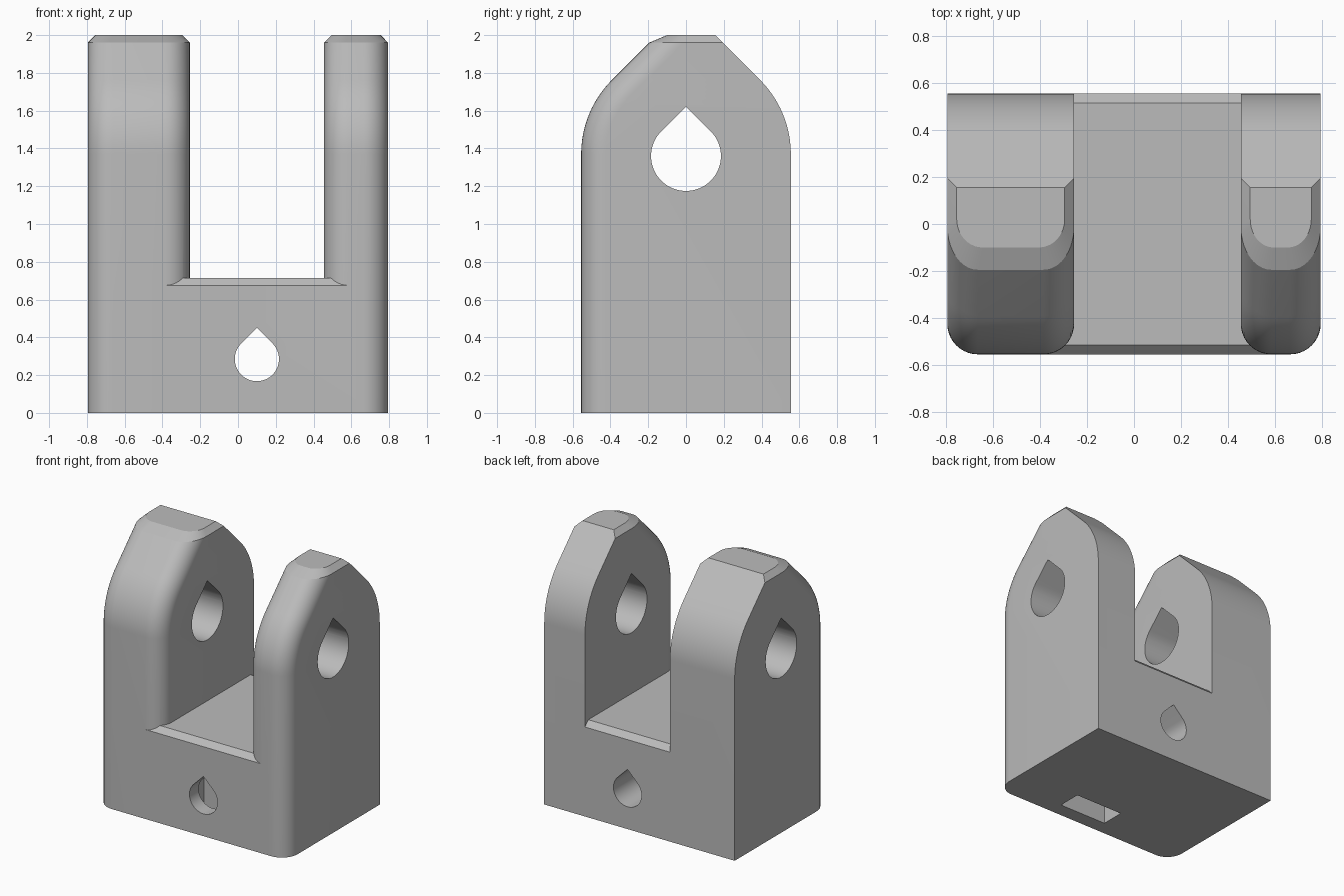
import bpy
import bmesh
from math import sin, cos, pi, sqrt, radians

if "Cube" in bpy.data.objects:
    bpy.data.objects.remove(bpy.data.objects["Cube"])

R, ZC, TOP = 0.555, 1.37, 2.0     # half depth, arc centre height, full height
FILLET, CHAMFER = 0.13, 0.04

grey = bpy.data.materials.new("light_grey")
grey.use_nodes = True
grey.diffuse_color = (0.5, 0.5, 0.5, 1)
grey.node_tree.nodes["Principled BSDF"].inputs["Base Color"].default_value = (0.5, 0.5, 0.5, 1)


def loft(name, rings):
    """Closed solid through rings of equal point count."""
    bm = bmesh.new()
    rows = [[bm.verts.new(p) for p in ring] for ring in rings]
    n = len(rows[0])
    for a, b in zip(rows, rows[1:]):
        for i in range(n):
            j = (i + 1) % n
            bm.faces.new((a[i], a[j], b[j], b[i]))
    bm.faces.new(rows[0][::-1])
    bm.faces.new(rows[-1])
    bmesh.ops.recalc_face_normals(bm, faces=bm.faces)
    mesh = bpy.data.meshes.new(name)
    bm.to_mesh(mesh)
    bm.free()
    mesh.materials.append(grey)
    ob = bpy.data.objects.new(name, mesh)
    bpy.context.collection.objects.link(ob)
    return ob


def half_depth(z, inset=0):
    """Side outline: upright, then a round shoulder, then a 45 degree slope."""
    r, d = R - inset, z - ZC
    if d <= 0:
        return r
    return sqrt(r * r - d * d) if d < r * sin(pi / 4) else r * sqrt(2) - d


def section(x0, x1, z):
    """Level slice of a prong, with the two front corners rounded."""
    steps = 10
    arc = [i / steps * pi / 2 for i in range(steps + 1)]
    left = [(x0 + FILLET * (1 - cos(a)), -half_depth(z, FILLET * (1 - sin(a))), z) for a in arc]
    right = [(x0 + x1 - x, y, z) for x, y, z in reversed(left)]
    back = half_depth(z)
    return left + right + [(x1, back, z), (x0, back, z)]


def prong(name, x0, x1):
    shoulder = [ZC + R * sin(pi / 4) * i / 16 for i in range(17)]
    rings = [section(x0, x1, z) for z in [0] + shoulder + [TOP - CHAMFER]]
    # top chamfer runs round the front and sides, not the back
    mid, w = (x0 + x1) / 2, (x1 - x0) / 2
    d = half_depth(TOP - CHAMFER)
    front, back = -0.10, half_depth(TOP)
    rings.append([(mid + (x - mid) * (w - CHAMFER) / w,
                   front + (y + d) / (2 * d) * (back - front), TOP)
                  for x, y, z in rings[-1]])
    return loft(name, rings)


def teardrop(name, centre, radius, axis):
    """Round hole cutter with a pointed 45 degree roof."""
    pts = [(radius * cos(a), radius * sin(a))
           for a in (radians(135 + 270 * i / 48) for i in range(49))]
    pts.append((0, radius * sqrt(2)))
    cx, cz = centre
    if axis == "X":
        rings = [[(s, cx + u, cz + v) for u, v in pts] for s in (-1, 1)]
    else:
        rings = [[(cx + u, s, cz + v) for u, v in pts] for s in (-1, 1)]
    return loft(name, rings)


def combine(target, tool, operation):
    mod = target.modifiers.new(operation.lower(), "BOOLEAN")
    mod.operation, mod.object, mod.solver = operation, tool, "EXACT"
    bpy.context.view_layer.objects.active = target
    bpy.ops.object.modifier_apply(modifier=mod.name)
    bpy.data.objects.remove(tool)


# Two upright prongs reaching down to the ground
bracket = prong("clevis_bracket", -0.795, -0.255)
combine(bracket, prong("narrow_prong", 0.455, 0.795), "UNION")

# Bridge block with chamfered front and back lips
floor = 0.715
lip = floor - CHAMFER
outline = [(-R, 0), (R, 0), (R, lip), (R - CHAMFER, floor), (CHAMFER - R, floor), (-R, lip)]
bridge = loft("bridge", [[(x, y, z) for y, z in outline] for x in (-0.45, 0.63)])
combine(bracket, bridge, "UNION")

# Pin hole, bolt hole and the nut pocket open to the underside
combine(bracket, teardrop("pin_hole", (0, 1.36), 0.185, "X"), "DIFFERENCE")
combine(bracket, teardrop("bolt_hole", (0.1, 0.285), 0.117, "Y"), "DIFFERENCE")
pocket = loft("nut_pocket", [[(x, y, z) for x, y in
              ((-0.1, -0.445), (0.3, -0.445), (0.3, -0.265), (-0.1, -0.265))]
              for z in (-0.1, 0.49)])
combine(bracket, pocket, "DIFFERENCE")

bpy.ops.object.select_all(action="DESELECT")
bracket.select_set(True)
bpy.context.view_layer.objects.active = bracket
bpy.ops.object.shade_smooth_by_angle(angle=radians(20))
